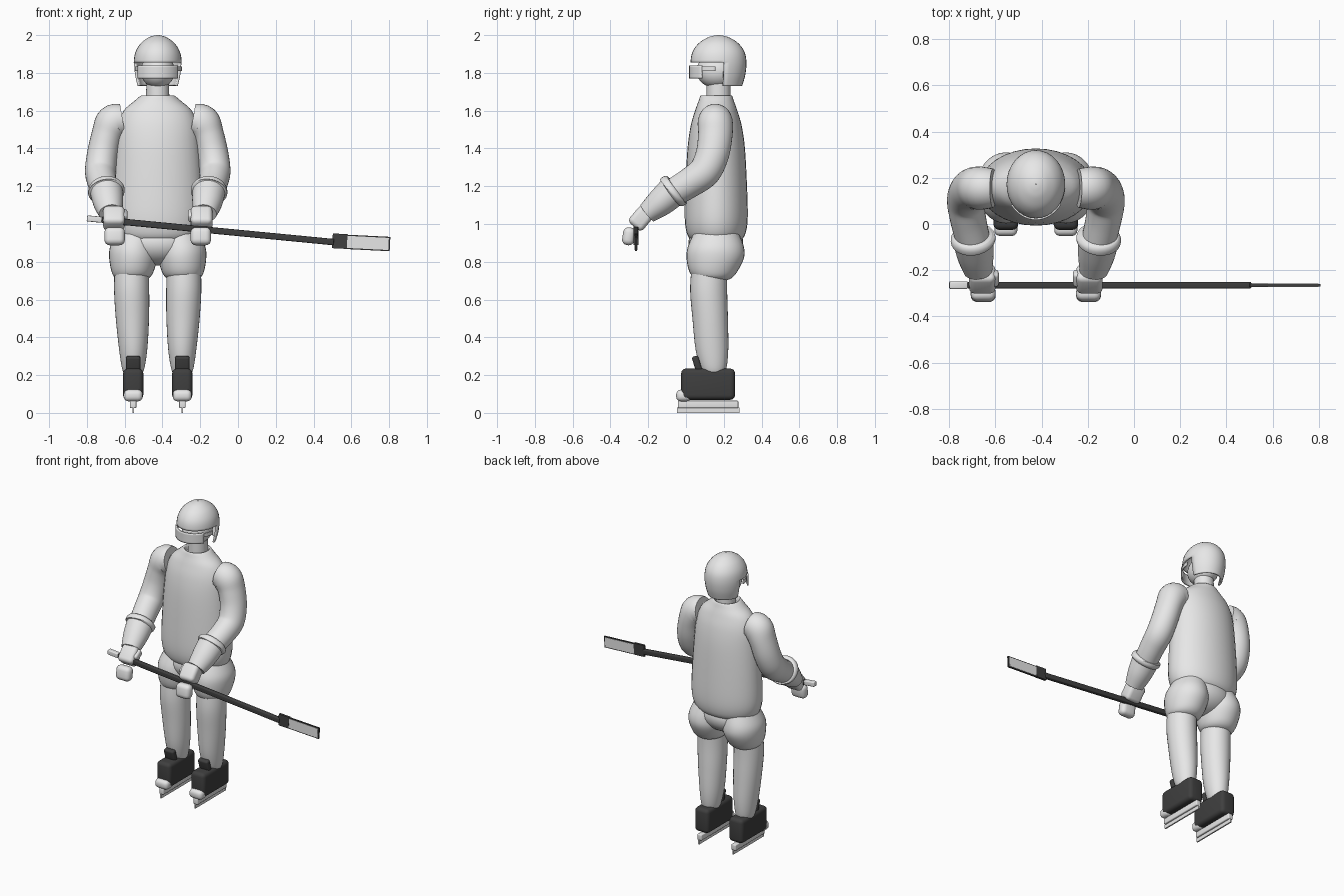
import bpy, bmesh, math
from mathutils import Vector, Matrix

cube = bpy.data.objects.get("Cube")
if cube:
    bpy.data.objects.remove(cube, do_unlink=True)

CX = -0.425  # the figure stands left of centre, the stick reaches right


def material(name, value):
    m = bpy.data.materials.new(name)
    m.use_nodes = True
    col = (value, value, value, 1)
    m.diffuse_color = col
    m.node_tree.nodes["Principled BSDF"].inputs["Base Color"].default_value = col
    return m


LIGHT = material("light_grey", 0.8)
DARK = material("dark_grey", 0.05)


def finish(bm, name, mat, angle=40):
    bmesh.ops.recalc_face_normals(bm, faces=bm.faces[:])
    me = bpy.data.meshes.new(name)
    bm.to_mesh(me)
    bm.free()
    for p in me.polygons:
        p.use_smooth = True
    me.set_sharp_from_angle(angle=math.radians(angle))
    me.materials.append(mat)
    ob = bpy.data.objects.new(name, me)
    bpy.context.collection.objects.link(ob)
    return ob


def box(name, centre, size, mat, bevel=0.0, rot=(0, 0)):
    bm = bmesh.new()
    bmesh.ops.create_cube(bm, size=1, matrix=Matrix.Diagonal((*size, 1)))
    if bevel:
        bmesh.ops.bevel(bm, geom=bm.edges[:], offset=bevel, segments=4,
                        profile=0.5, affect='EDGES')
    turn = Matrix.Rotation(rot[1], 4, 'Y') @ Matrix.Rotation(rot[0], 4, 'X')
    bm.transform(Matrix.Translation(centre) @ turn)
    return finish(bm, name, mat)


def ellipsoid(name, centre, radii, mat):
    bm = bmesh.new()
    bmesh.ops.create_uvsphere(bm, u_segments=32, v_segments=20, radius=1)
    bm.transform(Matrix.Translation(centre) @ Matrix.Diagonal((*radii, 1)))
    return finish(bm, name, mat)


def spline(rows, steps=5):
    """Smooth curve through rows of any width."""
    rows = [Vector(r) for r in rows]
    out = []
    for i in range(len(rows) - 1):
        a, b = rows[max(i - 1, 0)], rows[i]
        c, d = rows[i + 1], rows[min(i + 2, len(rows) - 1)]
        for k in range(steps):
            t = k / steps
            out.append(0.5 * (2 * b + (c - a) * t + (2 * a - 5 * b + 4 * c - d) * t * t
                              + (3 * b - a - 3 * c + d) * t ** 3))
    return out + [rows[-1]]


def loft(name, rows, mat, upright=False, sides=32, drop=None, caps=True):
    """Rows are x, y, z, half width, half depth."""
    bm = bmesh.new()
    rows = spline(rows)
    rings = []
    for i, r in enumerate(rows):
        centre = Vector(r[:3])
        t = Vector((0, 0, 1))
        if not upright:
            ahead = Vector(rows[min(i + 1, len(rows) - 1)][:3])
            t = (ahead - Vector(rows[max(i - 1, 0)][:3])).normalized()
        v = Vector((0, 1, 0))
        v = (v - t * v.dot(t)).normalized()
        u = v.cross(t)
        rings.append([bm.verts.new(centre + u * r[3] * math.cos(a) + v * r[4] * math.sin(a))
                      for a in (math.tau * k / sides for k in range(sides))])
    for lo, hi in zip(rings, rings[1:]):
        for k in range(sides):
            n = (k + 1) % sides
            bm.faces.new((lo[k], lo[n], hi[n], hi[k]))
    if caps:
        bm.faces.new(rings[0])
        bm.faces.new(rings[-1])
    if drop:
        gone = [f for f in bm.faces if drop(f.calc_center_median())]
        bmesh.ops.delete(bm, geom=gone, context='FACES')
    return finish(bm, name, mat, 50)


def thicken(ob, amount):
    mod = ob.modifiers.new("thickness", 'SOLIDIFY')
    mod.thickness = amount


# Jersey with an open collar
loft("jersey", [(CX, .16, z, w, d) for z, w, d in (
    (.905, .17, .11), (.92, .205, .138), (.96, .232, .158), (1.04, .245, .167),
    (1.2, .24, .163), (1.4, .226, .152), (1.52, .212, .135), (1.6, .18, .112),
    (1.65, .125, .094), (1.68, .088, .083), (1.675, .076, .073), (1.65, .068, .066))],
     LIGHT, upright=True)

# Neck and head
loft("neck", [(CX, .172, 1.6, .062, .064), (CX, .172, 1.78, .06, .063)], LIGHT, upright=True)
ellipsoid("head", (CX, .165, 1.81), (.09, .11, .092), LIGHT)

# Helmet shell, cut away over the face
shell = loft("helmet", [(CX, .172, z, w, d) for z, w, d in (
    (1.73, .108, .125), (1.79, .122, .142), (1.855, .127, .148), (1.91, .118, .138),
    (1.955, .091, .107), (1.985, .053, .062), (1.997, .022, .026), (2.0, .002, .002))],
             LIGHT, upright=True, caps=False,
             drop=lambda c: c.z < 1.855 and c.y < .2)
thicken(shell, .012)

# Curved visor and its side straps
visor = loft("visor", [(CX, .165, 1.77, .13, .148), (CX, .165, 1.84, .13, .148)], LIGHT,
             upright=True, sides=64, caps=False, drop=lambda c: c.y > .08)
thicken(visor, .01)
strap = loft("visor_strap", [(CX, .17, 1.81, .122, .142), (CX, .17, 1.835, .122, .142)], LIGHT,
             upright=True, sides=64, caps=False, drop=lambda c: c.y > .15 or c.y < .06)
thicken(strap, .006)

# Hips joining the two legs of the shorts
ellipsoid("hips", (CX, .158, .9), (.2, .145, .12), LIGHT)

for side, s in (("right", -1), ("left", 1)):
    def X(offset):
        return CX + s * offset

    # Sleeve from shoulder to forearm
    loft(side + "_sleeve", [(X(o), y, z, a, b) for o, y, z, a, b in (
        (.185, .155, 1.55, .085, .085), (.235, .155, 1.535, .096, .093),
        (.268, .155, 1.47, .083, .091), (.292, .14, 1.37, .082, .088),
        (.303, .1, 1.28, .082, .085), (.295, .03, 1.225, .078, .08),
        (.275, -.06, 1.17, .075, .075))], LIGHT)

    # Glove: flared cuff, rim, palm, thumb and curled fingers
    loft(side + "_glove_cuff", [(X(.272), -.062, 1.18, .088, .085),
                                (X(.262), -.135, 1.115, .08, .075),
                                (X(.25), -.205, 1.058, .062, .056)], LIGHT)
    loft(side + "_cuff_rim", [(X(.274), -.05, 1.188, .084, .082),
                              (X(.273), -.06, 1.18, .096, .094),
                              (X(.271), -.072, 1.168, .096, .094),
                              (X(.27), -.082, 1.16, .084, .08)], LIGHT)
    box(side + "_palm", (X(.232), -.238, 1.03), (.115, .095, .115), LIGHT, .025, (-.7, 0))
    box(side + "_thumb", (X(.178), -.235, 1.045), (.035, .07, .05), LIGHT, .015, (.6, 0))
    box(side + "_fingers", (X(.228), -.303, .935), (.108, .065, .095), LIGHT, .028, (-.15, 0))

    # Shorts leg
    loft(side + "_shorts", [(X(o), y, z, w, d) for o, y, z, w, d in (
        (.135, .16, .7, .05, .05), (.135, .145, .715, .09, .098),
        (.133, .145, .75, .112, .128), (.13, .155, .82, .127, .152),
        (.128, .158, .88, .124, .148), (.115, .16, .95, .105, .12))], LIGHT, upright=True)

    # Sock
    loft(side + "_sock", [(X(o), y, z, w, d) for o, y, z, w, d in (
        (.13, .148, .2, .045, .05), (.13, .145, .24, .06, .07),
        (.13, .137, .34, .075, .087), (.134, .128, .5, .088, .094),
        (.138, .12, .65, .093, .098), (.138, .125, .78, .09, .095))], LIGHT, upright=True)

    # Skate: boot, tongue, toe cap, holder and runner
    box(side + "_boot", (X(.13), .117, .152), (.107, .285, .165), DARK, .025)
    box(side + "_tongue", (X(.13), .06, .255), (.076, .035, .095), DARK, .012, (.3, 0))
    box(side + "_toe_cap", (X(.13), -.012, .092), (.1, .08, .062), LIGHT, .025)
    box(side + "_blade_holder", (X(.13), .117, .045), (.034, .32, .04), LIGHT, .006)
    box(side + "_runner", (X(.13), .117, .014), (.009, .33, .028), LIGHT)

# Stick across both hands
TILT = .096


def stick_part(name, x0, x1, depth, height, mat, drop=0.0, bevel=0.0, tilt=TILT):
    x = (x0 + x1) / 2
    z = 1.03 - (x + .8) * math.tan(TILT) + drop
    box(name, (x, -.265, z), (x1 - x0, depth, height), mat, bevel, (0, tilt))


stick_part("stick_grip", -.8, -.72, .032, .032, LIGHT, bevel=.006)
stick_part("stick_shaft", -.725, .51, .028, .034, DARK, bevel=.006)
stick_part("stick_heel", .5, .578, .016, .078, DARK, drop=.008, tilt=.05)
stick_part("stick_blade", .57, .805, .01, .076, DARK, drop=.013, tilt=.05)
stick_part("blade_face", .577, .797, .014, .064, LIGHT, drop=.013, tilt=.05)
